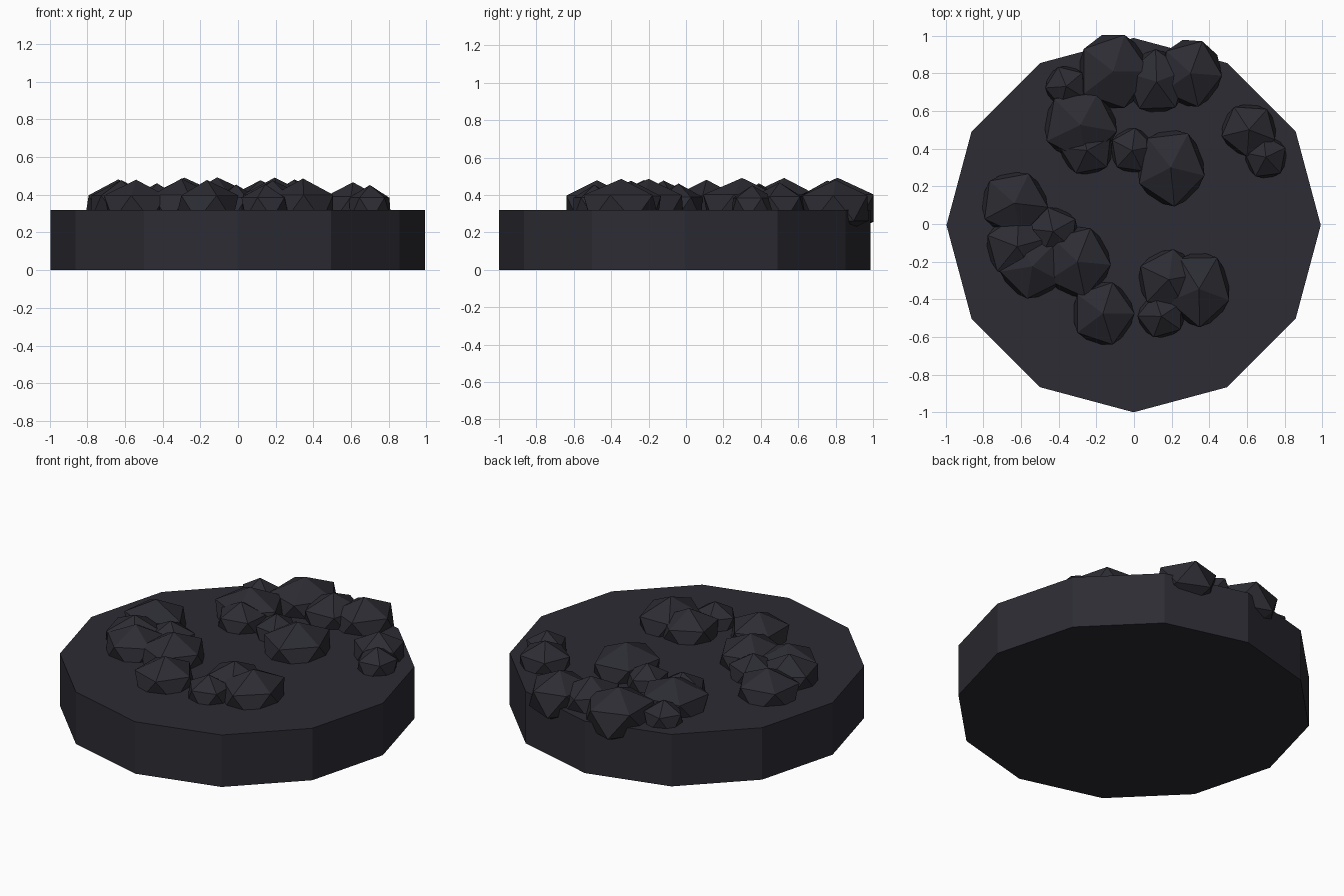
import bpy
import math

stone = bpy.data.materials.new("dark_charcoal")
stone.diffuse_color = (0.025, 0.025, 0.033, 1)

# Twelve-sided slab
bpy.ops.mesh.primitive_cylinder_add(vertices=12, radius=0.993, depth=0.32,
                                    location=(-0.002, -0.006, 0.16))
slab = bpy.context.object
slab.name = "slab"
slab.data.materials.append(stone)

# Faceted lumps: x, y, half width in x, half width in y, spin in degrees
lumps = [
    # back cluster
    (-0.11, 0.81, 0.19, 0.20, 0), (0.12, 0.755, 0.16, 0.17, 20),
    (0.30, 0.80, 0.165, 0.18, 68), (-0.36, 0.73, 0.11, 0.11, 40),
    (-0.285, 0.525, 0.195, 0.19, -10), (-0.25, 0.39, 0.14, 0.13, 30),
    # middle pair
    (-0.01, 0.39, 0.115, 0.12, 10), (0.195, 0.30, 0.18, 0.205, 60),
    # right pair
    (0.61, 0.50, 0.147, 0.14, 50), (0.70, 0.355, 0.112, 0.115, 25),
    # left cluster
    (-0.635, 0.11, 0.177, 0.17, 65), (-0.62, -0.12, 0.165, 0.165, 15),
    (-0.43, -0.04, 0.135, 0.13, 30), (-0.54, -0.225, 0.17, 0.17, 45),
    (-0.30, -0.20, 0.175, 0.19, -5), (-0.165, -0.475, 0.165, 0.17, 0),
    # front cluster
    (0.185, -0.295, 0.165, 0.16, 10), (0.345, -0.345, 0.165, 0.20, 55),
    (0.145, -0.49, 0.125, 0.115, 35),
]
for i, (x, y, rx, ry, spin) in enumerate(lumps):
    # top height grows gently with size; lumps are sunk into the slab
    rz = 0.065 + 0.25 * (rx + ry)
    bpy.ops.mesh.primitive_ico_sphere_add(subdivisions=1, radius=1)
    lump = bpy.context.object
    lump.name = f"lump_{i + 1}"
    a = math.radians(spin)
    for v in lump.data.vertices:
        px, py, pz = v.co
        qx = px * math.cos(a) - py * math.sin(a)
        qy = px * math.sin(a) + py * math.cos(a)
        v.co = (qx * rx / 0.88, qy * ry / 0.88, pz * rz)
    lump.location = (x, y, 0.33)
    lump.data.materials.append(stone)
